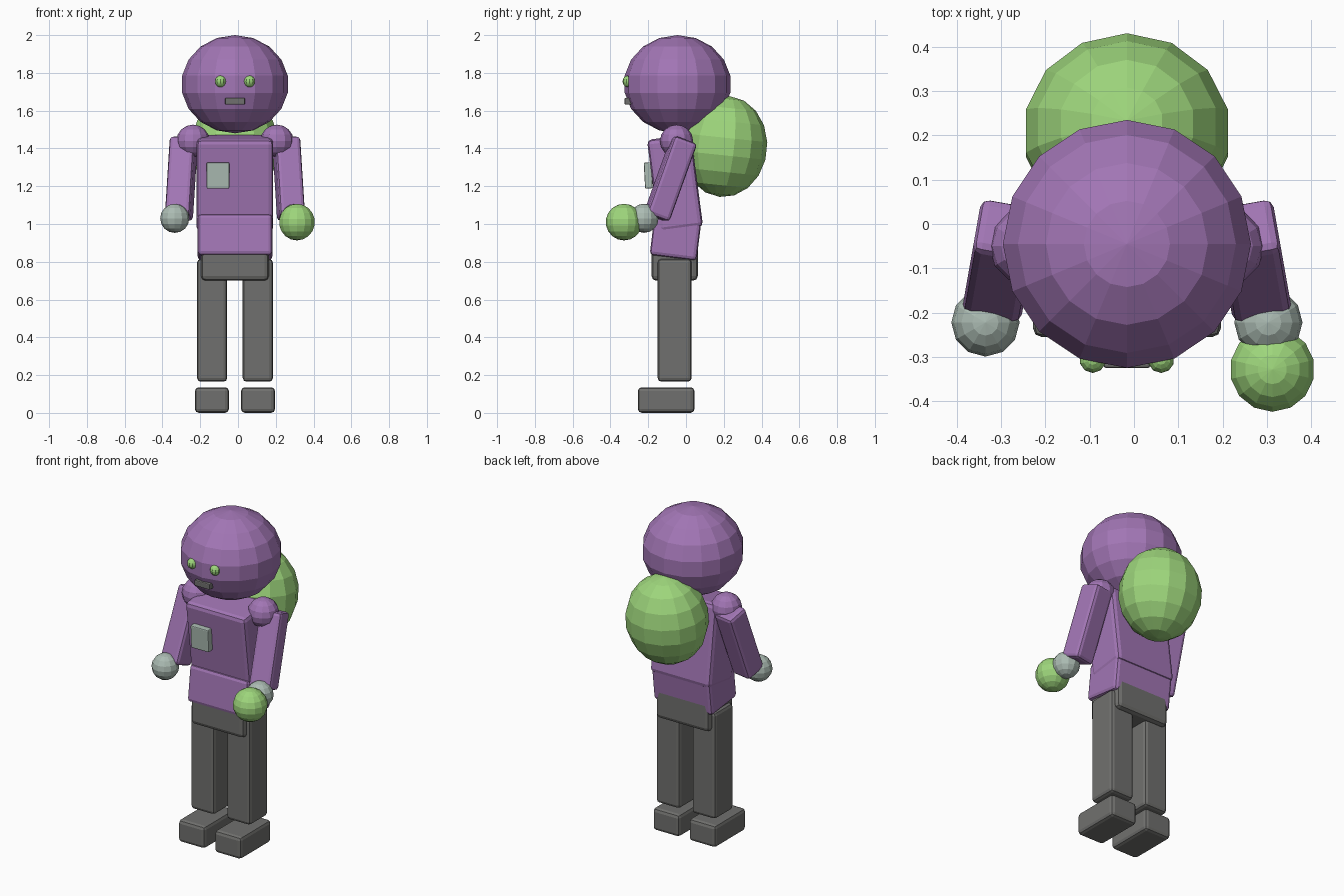
import bpy
from math import radians

cube = bpy.data.objects.get("Cube")
if cube:
    bpy.data.objects.remove(cube, do_unlink=True)

MID = -0.016  # body's centre line


def material(name, colour):
    mat = bpy.data.materials.new(name)
    mat.use_nodes = True
    mat.diffuse_color = (*colour, 1)
    bsdf = next(n for n in mat.node_tree.nodes if n.type == "BSDF_PRINCIPLED")
    bsdf.inputs["Base Color"].default_value = (*colour, 1)
    return mat


purple = material("purple", (0.36, 0.18, 0.46))
green = material("light green", (0.34, 0.67, 0.20))
dark = material("dark grey", (0.163, 0.163, 0.156))
pale = material("pale grey green", (0.41, 0.50, 0.45))


def finish(name, mat, scale, turn):
    obj = bpy.context.object
    obj.name = name
    obj.scale = scale
    obj.rotation_euler = [radians(a) for a in turn]
    bpy.ops.object.transform_apply(location=False, rotation=False, scale=True)
    obj.data.materials.append(mat)
    return obj


def box(name, mat, centre, size, turn=(0, 0, 0), bevel=0.02):
    x, y, z = centre
    bpy.ops.mesh.primitive_cube_add(size=1, location=(MID + x, y, z))
    obj = finish(name, mat, size, turn)
    mod = obj.modifiers.new("rounded edges", "BEVEL")
    mod.width = bevel
    mod.segments = 2


def ball(name, mat, centre, radii, turn=(0, 0, 0), segments=14, rings=9):
    x, y, z = centre
    bpy.ops.mesh.primitive_uv_sphere_add(
        segments=segments, ring_count=rings, radius=1, location=(MID + x, y, z))
    finish(name, mat, radii, turn)


# Head and face
ball("head", purple, (0, -0.045, 1.74), (0.284, 0.284, 0.26), segments=16)
box("mouth", dark, (0, -0.30, 1.65), (0.105, 0.05, 0.036), bevel=0.006)

# Body
box("chest", purple, (0, -0.058, 1.215), (0.405, 0.235, 0.495), (7.5, 0, 0), 0.025)
box("belly", purple, (0, -0.055, 0.93), (0.395, 0.25, 0.22), (-7, 0, 0))
box("chest_panel", pale, (-0.09, -0.20, 1.257), (0.12, 0.04, 0.138), (3, 0, 0), 0.006)
box("hips", dark, (0, -0.06, 0.80), (0.36, 0.245, 0.20), bevel=0.025)
ball("backpack", green, (0, 0.205, 1.41), (0.237, 0.225, 0.268), (-6, 0, 0))

# Limbs and eyes in pairs
for side, s in (("left", 1), ("right", -1)):
    ball(side + "_eye", green, (s * 0.077, -0.306, 1.755), (0.03, 0.03, 0.031),
         segments=10, rings=8)
    ball(side + "_shoulder", purple, (s * 0.222, -0.05, 1.44), (0.088, 0.088, 0.086),
         segments=12, rings=8)
    box(side + "_arm", purple, (s * 0.284, -0.083, 1.24), (0.135, 0.13, 0.44),
        (-20, 0, s * 10))
    ball(side + "_hand", pale, (s * 0.319, -0.222, 1.03), (0.077, 0.077, 0.077),
         segments=12, rings=8)
    box(side + "_leg", dark, (s * 0.121, -0.06, 0.49), (0.16, 0.18, 0.65))
    box(side + "_foot", dark, (s * 0.122, -0.105, 0.068), (0.18, 0.30, 0.135))

# Ball held in the left hand
ball("held_ball", green, (0.328, -0.328, 1.01), (0.097, 0.097, 0.097))
